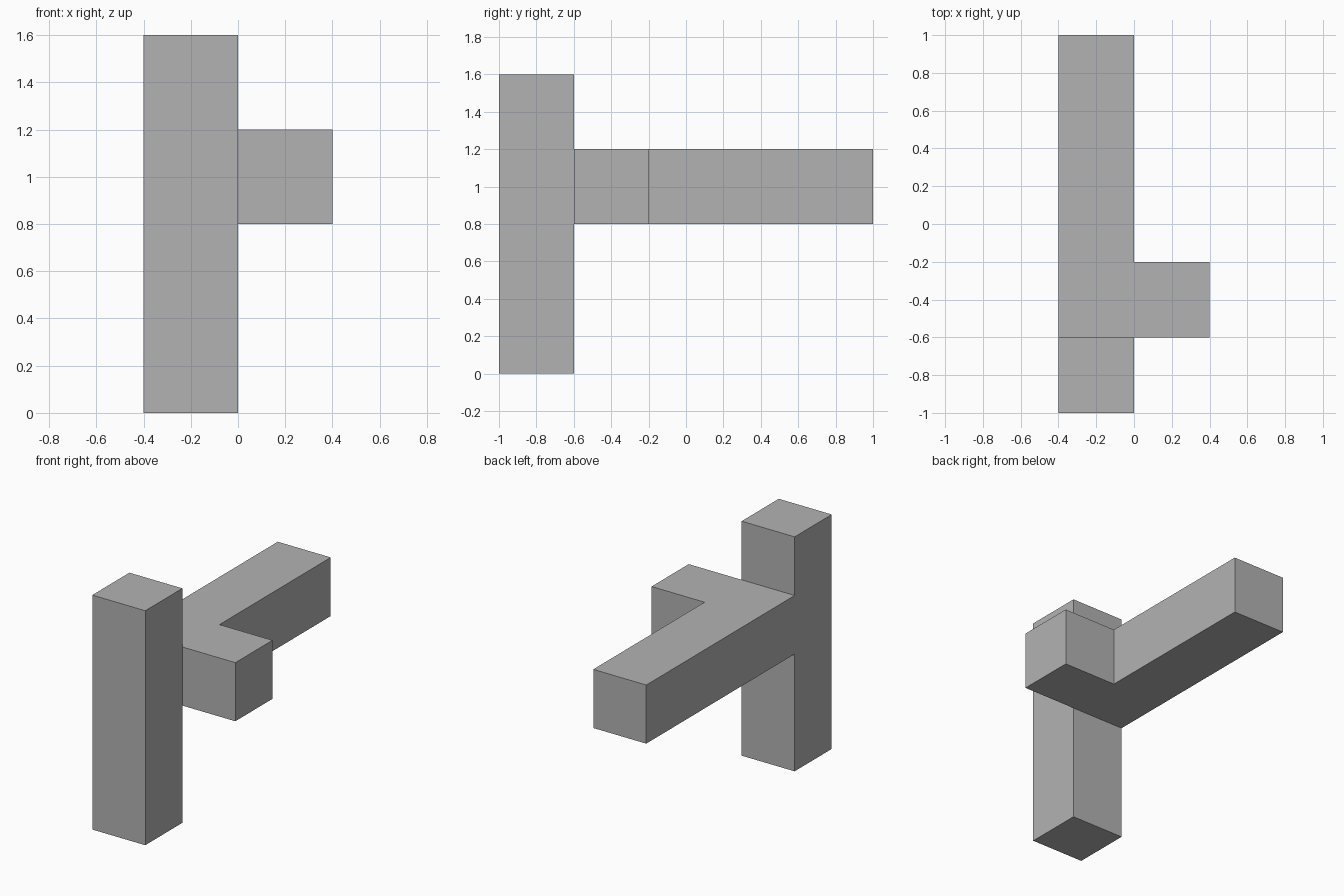
import bpy
import bmesh
from mathutils import Matrix, Vector

old = bpy.data.objects.get("Cube")
if old:
    bpy.data.objects.remove(old, do_unlink=True)

BAR = 0.4  # square bar thickness

grey = bpy.data.materials.new("plain grey")
grey.use_nodes = True
colour = (0.45, 0.45, 0.45, 1)
grey.diffuse_color = colour
grey.node_tree.nodes["Principled BSDF"].inputs["Base Color"].default_value = colour


def face_towards(faces, direction):
    """Face whose normal points most along the direction."""
    return max(faces, key=lambda f: f.normal.dot(direction))


def grow(bm, faces, direction, length):
    """Extrude the face on one side of a block; return the new block's faces."""
    direction = Vector(direction)
    cap = face_towards(faces, direction)
    before = set(bm.faces)
    new_cap = bmesh.ops.extrude_discrete_faces(bm, faces=[cap])["faces"][0]
    bmesh.ops.translate(bm, verts=new_cap.verts, vec=direction * length)
    bm.normal_update()
    return [f for f in bm.faces if f not in before or f == new_cap]


bm = bmesh.new()

# Joint block where the arms meet
bmesh.ops.create_cube(bm, size=BAR, matrix=Matrix.Translation((-0.2, -0.4, 1.0)))
bm.normal_update()
joint = list(bm.faces)

# Short side stub, long rear beam and the middle of the post
sides = {d: face_towards(joint, Vector(d)) for d in ((1, 0, 0), (0, 1, 0), (0, -1, 0))}
grow(bm, [sides[1, 0, 0]], (1, 0, 0), BAR)
grow(bm, [sides[0, 1, 0]], (0, 1, 0), 3 * BAR)
post = grow(bm, [sides[0, -1, 0]], (0, -1, 0), BAR)

# Upper and lower post
post_top = face_towards(post, Vector((0, 0, 1)))
post_bottom = face_towards(post, Vector((0, 0, -1)))
grow(bm, [post_top], (0, 0, 1), BAR)
grow(bm, [post_bottom], (0, 0, -1), 2 * BAR)

# Merge flush faces into single clean planes
bmesh.ops.dissolve_limit(bm, angle_limit=0.01, verts=bm.verts, edges=bm.edges)
bmesh.ops.recalc_face_normals(bm, faces=bm.faces)

mesh = bpy.data.meshes.new("branched_bar")
bm.to_mesh(mesh)
bm.free()
mesh.materials.append(grey)
bpy.context.collection.objects.link(bpy.data.objects.new("branched_bar", mesh))
